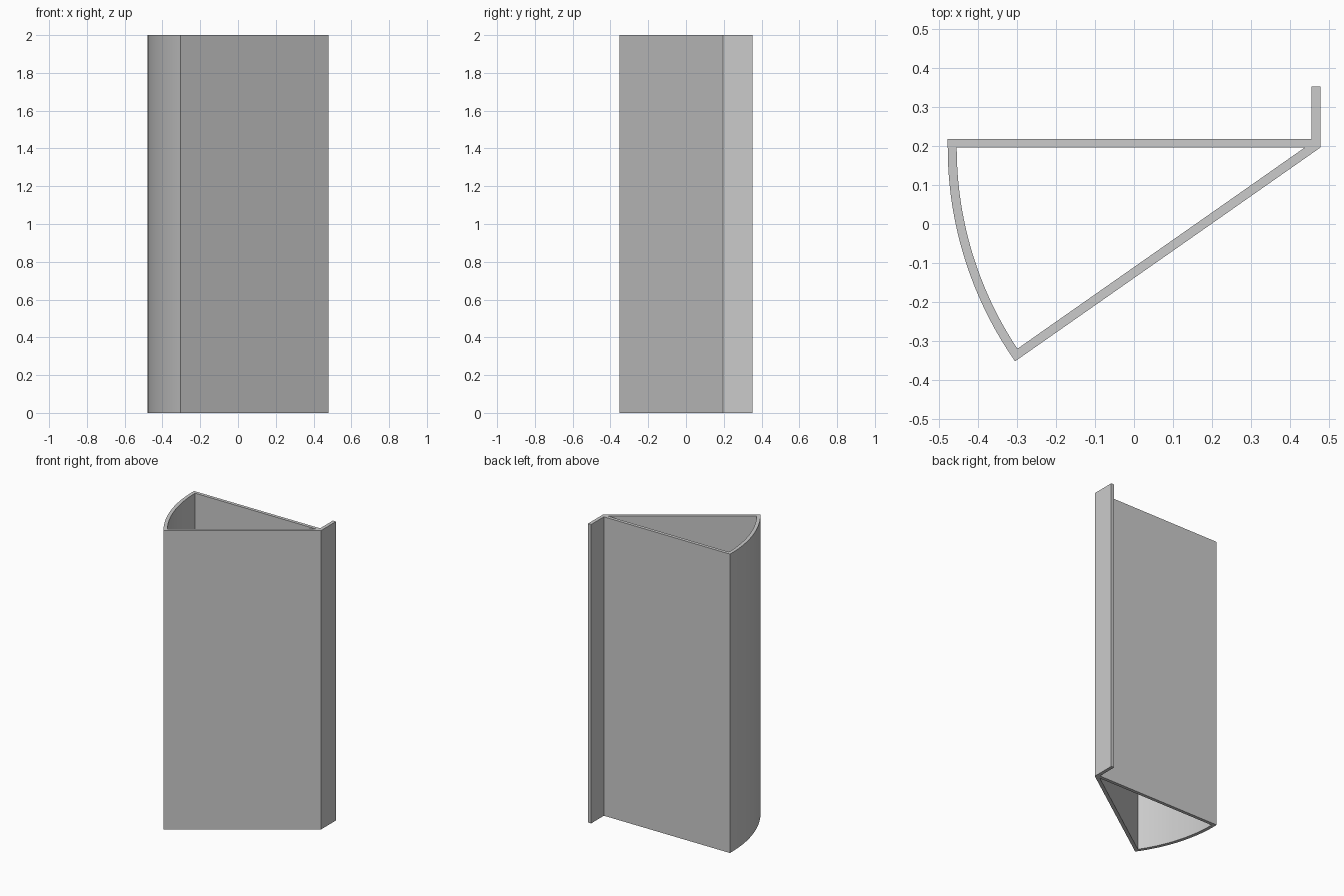
import bpy, bmesh
from math import sin, cos, asin, radians
from mathutils import Vector

cube = bpy.data.objects.get("Cube")
if cube:
    bpy.data.objects.remove(cube)

HEIGHT = 2.0
T = 0.023                      # wall thickness
R = 0.956                      # outer radius of the curved wall
ANGLE = radians(35)            # opening angle of the wedge
STEPS = 24
HINGE = Vector((0.478, 0.196))   # wedge corner, centre of the arc
BACK, FLANGE_END = 0.218, 0.353

grey = bpy.data.materials.new("plain grey")
grey.use_nodes = True
colour = (0.6, 0.6, 0.6, 1)
grey.diffuse_color = colour
grey.node_tree.nodes["Principled BSDF"].inputs["Base Color"].default_value = colour


def arc(radius, end):
    """Points from the back wall round to the sloping wall."""
    angles = [end * i / STEPS for i in range(STEPS + 1)]
    return [HINGE - radius * Vector((cos(a), sin(a))) for a in angles]


# Outer outline: curved wall, hinge corner, flange, back wall
left = HINGE.x - R
outer = arc(R, ANGLE) + [
    HINGE,
    Vector((HINGE.x, FLANGE_END)),
    Vector((HINGE.x - T, FLANGE_END)),
    Vector((HINGE.x - T, BACK)),
    Vector((left, BACK)),
]

# Inner outline: the hollow wedge
inner = arc(R - T, ANGLE - asin(T / (R - T)))
inner.append(HINGE - Vector((T / sin(ANGLE), 0)))

# Fill between the outlines and extrude upwards
bm = bmesh.new()
edges = []
for loop in (outer, inner):
    verts = [bm.verts.new((p.x, p.y, 0)) for p in loop]
    edges += [bm.edges.new((v, verts[i - 1])) for i, v in enumerate(verts)]
bmesh.ops.triangle_fill(bm, edges=edges, use_beauty=True, normal=(0, 0, 1))
top = bmesh.ops.extrude_face_region(bm, geom=bm.faces[:], use_keep_orig=True)
bmesh.ops.translate(bm, vec=(0, 0, HEIGHT),
                    verts=[g for g in top["geom"] if isinstance(g, bmesh.types.BMVert)])
bmesh.ops.recalc_face_normals(bm, faces=bm.faces[:])

mesh = bpy.data.meshes.new("wedge_profile")
bm.to_mesh(mesh)
bm.free()
mesh.materials.append(grey)
profile = bpy.data.objects.new("wedge_profile", mesh)
bpy.context.collection.objects.link(profile)

# Smooth the curved wall, keep the corners sharp
bpy.ops.object.select_all(action="DESELECT")
profile.select_set(True)
bpy.context.view_layer.objects.active = profile
bpy.ops.object.shade_smooth_by_angle(angle=radians(20))
